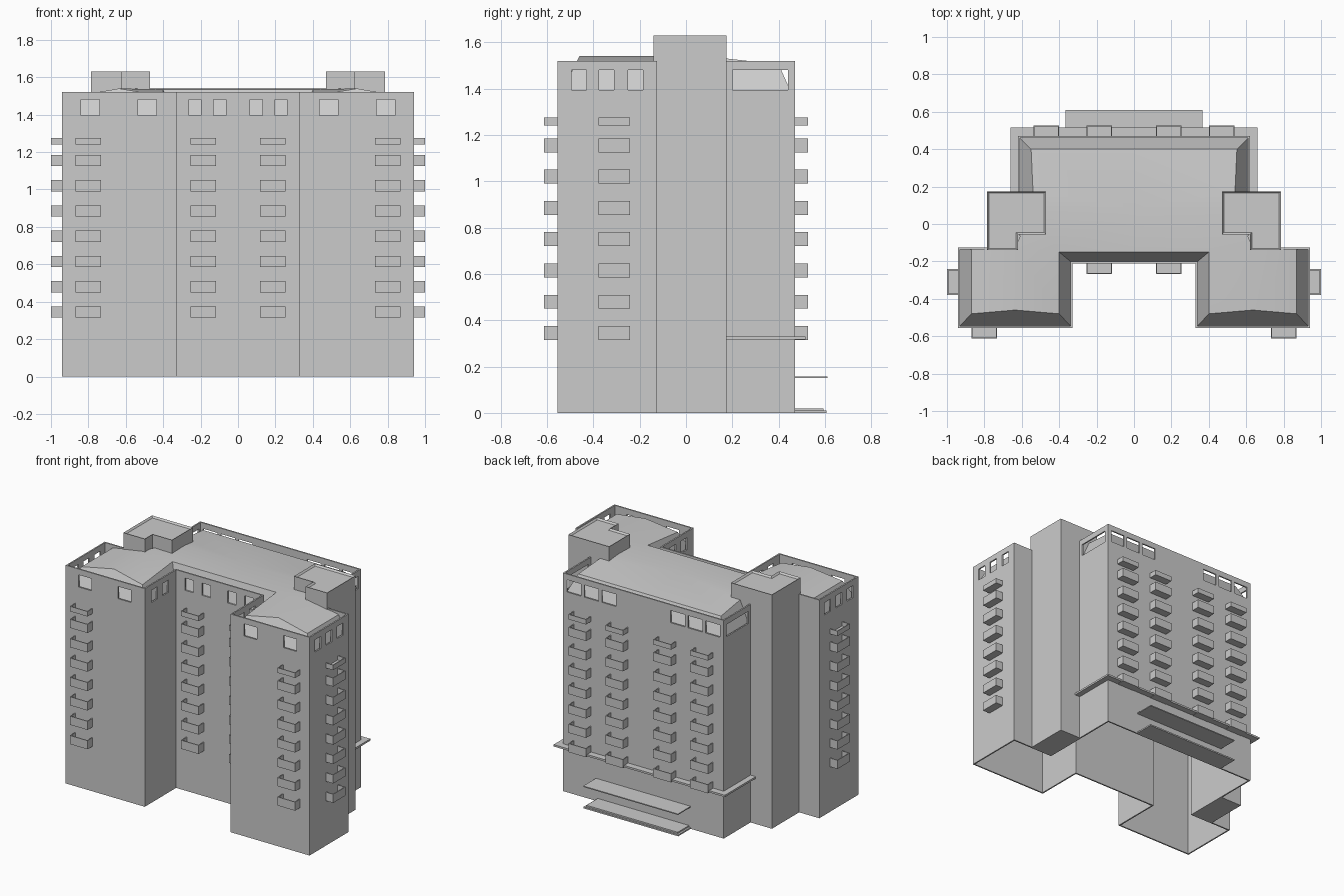
import bpy, bmesh, math
from mathutils import Matrix, Vector

if "Cube" in bpy.data.objects:
    bpy.data.objects.remove(bpy.data.objects["Cube"])


def finish(name, bm):
    me = bpy.data.meshes.new(name)
    bm.to_mesh(me)
    bm.free()
    ob = bpy.data.objects.new(name, me)
    bpy.context.collection.objects.link(ob)
    return ob


def box(bm, x0, x1, y0, y1, z0, z1, mat=Matrix()):
    size = Matrix.Diagonal((x1 - x0, y1 - y0, z1 - z0, 1))
    mid = Matrix.Translation(((x0 + x1) / 2, (y0 + y1) / 2, (z0 + z1) / 2))
    bmesh.ops.create_cube(bm, size=1, matrix=mat @ mid @ size)


def mirror_x(ob, clip=False):
    m = ob.modifiers.new("mirror", 'MIRROR')
    m.use_clip = clip


# Outer walls: open shell following the U-shaped plan
half = [(.33, -.21), (.33, -.555), (.94, -.555), (.94, -.125), (.62, -.125), (.62, .47)]
outline = half + [(-x, y) for x, y in reversed(half)]
bm = bmesh.new()
lo = [bm.verts.new((x, y, 0)) for x, y in outline]
hi = [bm.verts.new((x, y, 1.52)) for x, y in outline]
n = len(outline)
for i in range(n):
    j = (i + 1) % n
    bm.faces.new((lo[i], lo[j], hi[j], hi[i]))
walls = finish("walls", bm)
sol = walls.modifiers.new("thickness", 'SOLIDIFY')
sol.thickness = .01
sol.offset = -1
sol.use_even_offset = True

# Parapet openings
Z0, Z1, D = 1.395, 1.48, .025
bm = bmesh.new()
for s in (-1, 1):
    def across(y, spans):
        for a, b in spans:
            a, b = sorted((s * a, s * b))
            box(bm, a, b, y - D, y + D, Z0, Z1)

    def along(x, spans):
        for a, b in spans:
            box(bm, s * x - D, s * x + D, a, b, Z0, Z1)
    across(-.555, [(.435, .535), (.74, .84)])
    across(-.21, [(.065, .13), (.197, .262)])
    across(.47, [(.21, .32), (.345, .455), (.48, .59)])
    along(.94, [(-.495, -.43), (-.375, -.31), (-.25, -.185)])
    along(.33, [(-.48, -.415), (-.36, -.295)])
    along(.62, [(.2, .44)])
cut = finish("opening_cutters", bm)
cut.hide_render = True
cut.hide_viewport = False
cut.display_type = 'WIRE'
bo = walls.modifiers.new("openings", 'BOOLEAN')
bo.operation = 'DIFFERENCE'
bo.solver = 'EXACT'
bo.object = cut

# Roof: steep edge band with a shallow top, half built and mirrored
E, B, F, R = 1.37, 1.50, 1.535, 1.54
pts = dict(
    e0=(.93, -.13, E), e1=(.93, -.545, E), e2=(.34, -.545, E), e3=(.34, -.2, E), e4=(0, -.2, E),
    u0=(.87, -.13, B), u1=(.87, -.48, B), p=(.635, -.46, R), u2=(.4, -.48, B),
    u3=(.4, -.15, F), u4=(0, -.15, F), r=(.635, -.13, R), q=(.55, .08, R), m=(0, .08, R),
    s0=(.54, .175, 1.53), s1=(.55, .4, 1.505), s2=(0, .4, 1.505),
    t0=(.61, .175, E), t1=(.61, .46, E), t2=(0, .46, E))
faces = ["e0 u0 u1 e1", "e1 u1 p u2 e2", "e2 u2 u3 e3", "e3 u3 u4 e4", "t0 t1 s1 s0",
         "t1 t2 s2 s1", "u0 r p u1", "r u3 u2 p", "r q u3", "u3 q m u4", "q s0 s1 s2 m"]
bm = bmesh.new()
v = {k: bm.verts.new(c) for k, c in pts.items()}
for f in faces:
    bm.faces.new([v[k] for k in f.split()])
bmesh.ops.recalc_face_normals(bm, faces=bm.faces)
if sum(f.normal.z for f in bm.faces) < 0:
    bmesh.ops.reverse_faces(bm, faces=bm.faces)
roof = finish("roof", bm)
mirror_x(roof, True)
bpy.context.view_layer.objects.active = roof
roof.select_set(True)
bpy.ops.object.shade_smooth_by_angle(angle=math.radians(25))
roof.select_set(False)

# Stair towers: side shaft and L-shaped head with a sunken top
bm = bmesh.new()
box(bm, .62, .785, -.125, .175, 0, 1.4)
mirror_x(finish("tower_shaft", bm))
bm = bmesh.new()
plan = [(.785, -.14), (.785, .175), (.47, .175), (.47, -.055), (.62, -.055), (.62, -.14)]
base = bm.faces.new([bm.verts.new((x, y, 1.4)) for x, y in plan])
top = bmesh.ops.extrude_face_region(bm, geom=[base])["geom"]
bmesh.ops.translate(bm, verts=[g for g in top if isinstance(g, bmesh.types.BMVert)], vec=(0, 0, .23))
bmesh.ops.recalc_face_normals(bm, faces=bm.faces)
cap = max(bm.faces, key=lambda f: f.calc_center_median().z)
bmesh.ops.inset_region(bm, faces=[cap], thickness=.01, use_even_offset=True)
bmesh.ops.translate(bm, verts=cap.verts[:], vec=(0, 0, -.012))
mirror_x(finish("tower_head", bm))

# Balconies: open trays stacked in columns, outward is local -y
ROWS = [(.315 + .135 * i, .06) for i in range(7)] + [(1.24, .035)]
W, DEP, T = .0685, .057, .006


def column(bm, x, y, angle):
    for z, h in ROWS:
        m = Matrix.Translation((x, y, z)) @ Matrix.Rotation(angle, 4, 'Z')
        box(bm, -W, W, -DEP, 0, 0, T, m)
        box(bm, -W, W, -DEP, -DEP + T, T, h, m)
        for a in (-W, W - T):
            box(bm, a, a + T, -DEP + T, 0, T, h, m)


bm = bmesh.new()
column(bm, .80, -.555, 0)
column(bm, .185, -.21, 0)
column(bm, .942, -.31, math.pi / 2)
column(bm, .185, .47, math.pi)
column(bm, .47, .47, math.pi)
mirror_x(finish("balconies", bm))

# Ledge strip around the back block
bm = bmesh.new()
box(bm, -.66, .66, .47, .515, .317, .33)
for a in (-.66, .62):
    box(bm, a, a + .04, .175, .47, .317, .33)
finish("ledge", bm)

# Entrance canopy and stepped platform at the back
bm = bmesh.new()
box(bm, -.365, .365, .47, .61, .15, .157)
finish("entrance_canopy", bm)
bm = bmesh.new()
box(bm, -.365, .365, .47, .607, 0, .01)
box(bm, -.352, .352, .47, .594, .01, .02)
finish("entrance_platform", bm)
